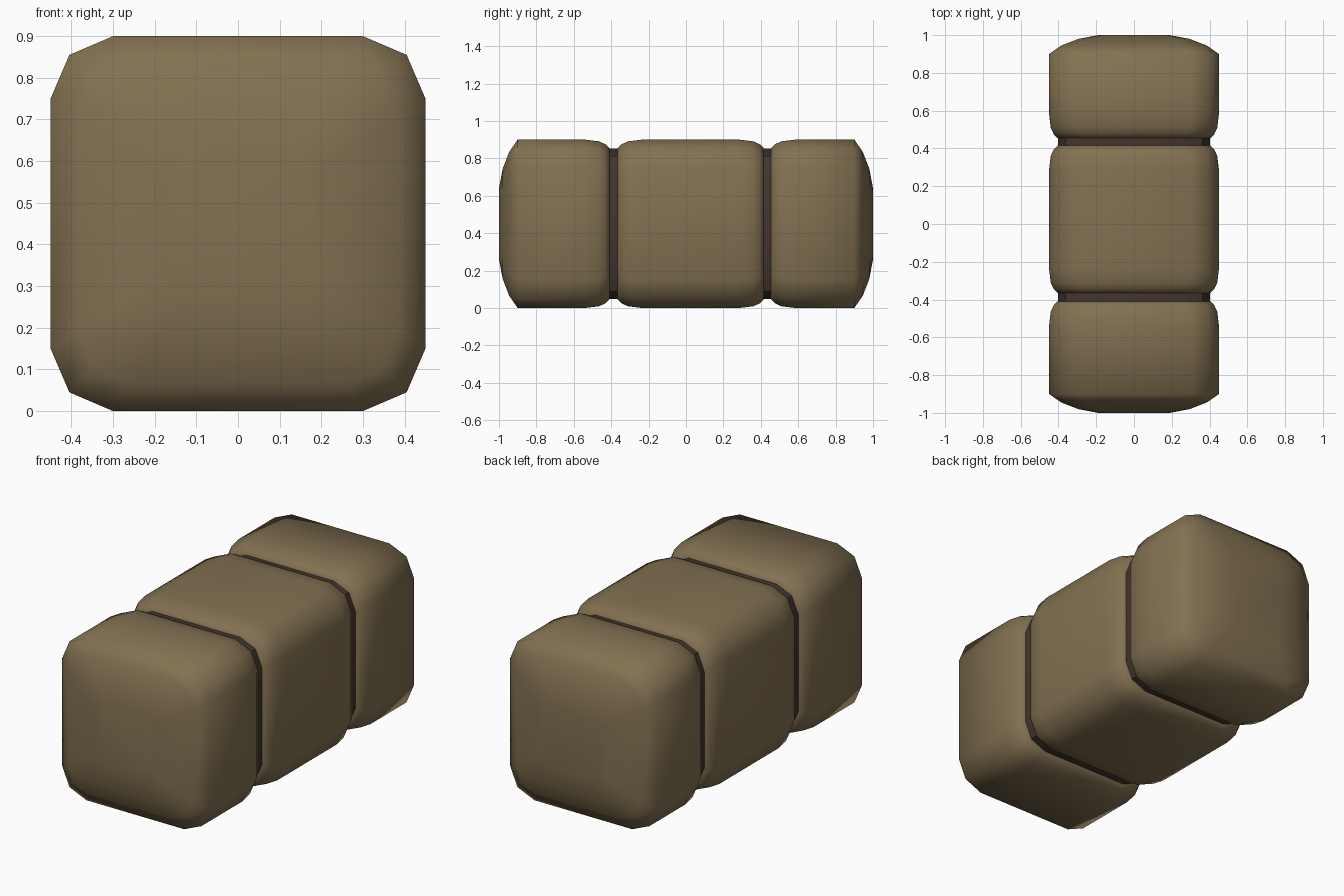
import bpy
import bmesh
from math import radians

cube = bpy.data.objects.get("Cube")
if cube:
    bpy.data.objects.remove(cube, do_unlink=True)

HALF = 0.45


def material(name, rgb):
    m = bpy.data.materials.new(name)
    m.use_nodes = True
    m.diffuse_color = (*rgb, 1)
    bsdf = m.node_tree.nodes["Principled BSDF"]
    bsdf.inputs["Base Color"].default_value = (*rgb, 1)
    bsdf.inputs["Roughness"].default_value = 0.9
    return m


cloth = material("khaki cloth", (0.225, 0.165, 0.083))
leather = material("dark strap", (0.055, 0.035, 0.027))

# Rounded square section: one corner turned four times
section, corner = [], [(0.45, 0.3), (0.405, 0.405), (0.3, 0.45)]
for _ in range(4):
    section += corner
    corner = [(-z, x) for x, z in corner]


def loft(name, rings, mat, smooth):
    """Skin the section along y; rings are (y, half width)."""
    bm = bmesh.new()
    loops = []
    for y, half in rings:
        s = half / HALF
        loops.append([bm.verts.new((x * s, y, z * s + HALF)) for x, z in section])
    n = len(section)
    for a, b in zip(loops, loops[1:]):
        for i in range(n):
            j = (i + 1) % n
            bm.faces.new((a[i], a[j], b[j], b[i]))
    bm.faces.new(loops[0])
    bm.faces.new(loops[-1])
    bmesh.ops.recalc_face_normals(bm, faces=bm.faces)
    mesh = bpy.data.meshes.new(name)
    bm.to_mesh(mesh)
    bm.free()
    mesh.materials.append(mat)
    obj = bpy.data.objects.new(name, mesh)
    bpy.context.collection.objects.link(obj)
    bpy.ops.object.select_all(action="DESELECT")
    obj.select_set(True)
    bpy.context.view_layer.objects.active = obj
    bpy.ops.object.shade_smooth_by_angle(angle=radians(smooth))
    return obj


# Edge shapes as (distance in from the end, half width)
outer = [(0, 0.19), (0.02, 0.295), (0.055, 0.385), (0.1, 0.45)]
waist = [(0, 0.405), (0.02, 0.425), (0.055, 0.441), (0.13, 0.45)]


def cushion(name, y0, y1, start, end):
    rings = [(y0 + d, h) for d, h in start]
    rings += [(y1 - d, h) for d, h in reversed(end)]
    loft(name, rings, cloth, 60)


# Three padded sections of the roll
cushion("front_padding", -1.0, -0.41, outer, waist)
cushion("middle_padding", -0.365, 0.415, waist, waist)
cushion("back_padding", 0.455, 1.0, waist, outer)

# Straps that pinch the roll
for name, y0, y1 in (("front_strap", -0.415, -0.36), ("back_strap", 0.41, 0.46)):
    loft(name, [(y0, 0.403), (y1, 0.403)], leather, 40)
